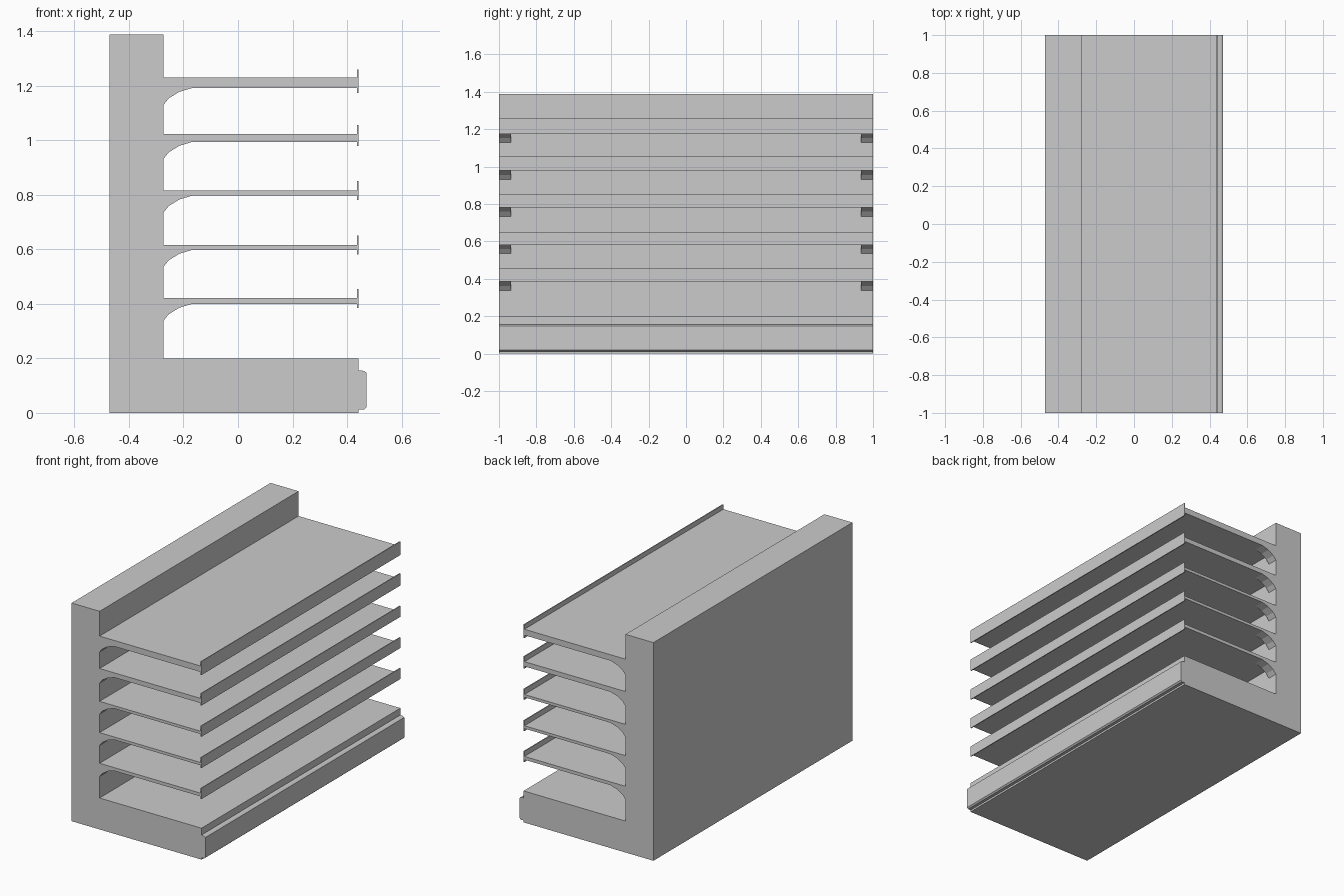
import bpy, bmesh

if "Cube" in bpy.data.objects:
    bpy.data.objects.remove(bpy.data.objects["Cube"])


def extrude_profile(name, pts, y0, y1):
    """Solid made by sweeping an x/z outline from y0 to y1."""
    bm = bmesh.new()
    face = bm.faces.new([bm.verts.new((x, y0, z)) for x, z in pts])
    res = bmesh.ops.extrude_face_region(bm, geom=[face])
    verts = [g for g in res["geom"] if isinstance(g, bmesh.types.BMVert)]
    bmesh.ops.translate(bm, verts=verts, vec=(0, y1 - y0, 0))
    bmesh.ops.recalc_face_normals(bm, faces=bm.faces)
    mesh = bpy.data.meshes.new(name)
    bm.to_mesh(mesh)
    bm.free()
    obj = bpy.data.objects.new(name, mesh)
    bpy.context.collection.objects.link(obj)
    return obj


def rect(x0, x1, z0, z1):
    return [(x0, z0), (x1, z0), (x1, z1), (x0, z1)]


BACK, WALL, FRONT, NOSE = -0.471, -0.274, 0.443, 0.471

# Back wall and base plinth in one L-shaped body
extrude_profile("back_and_base", [
    (BACK, 0), (FRONT, 0), (FRONT, 0.2), (WALL, 0.2), (WALL, 1.388), (BACK, 1.388)], -1, 1)

# Bumper strip along the front of the base
extrude_profile("bumper", [
    (FRONT, 0.012), (0.462, 0.012), (NOSE, 0.02), (NOSE, 0.148),
    (0.462, 0.154), (FRONT, 0.156)], -1, 1)

# Shelves: underside, top, lip bottom, lip top
shelves = [
    (0.400, 0.421, 0.385, 0.454),
    (0.598, 0.616, 0.582, 0.650),
    (0.797, 0.815, 0.781, 0.850),
    (0.994, 1.024, 0.980, 1.057),
    (1.192, 1.230, 1.174, 1.260),
]
for i, (bottom, top, lip0, lip1) in enumerate(shelves, 1):
    extrude_profile(f"shelf_{i}", rect(WALL, 0.437, bottom, top), -1, 1)
    extrude_profile(f"shelf_lip_{i}", rect(0.437, FRONT, lip0, lip1), -1, 1)
    # Curved end brackets under the shelf, mirrored to the other end
    bracket = extrude_profile(f"shelf_brackets_{i}", [
        (WALL, bottom), (WALL, bottom - 0.063), (-0.254, bottom - 0.038),
        (-0.215, bottom - 0.014), (-0.168, bottom)], -1, -0.935)
    bracket.modifiers.new("other_end", "MIRROR").use_axis = (False, True, False)
